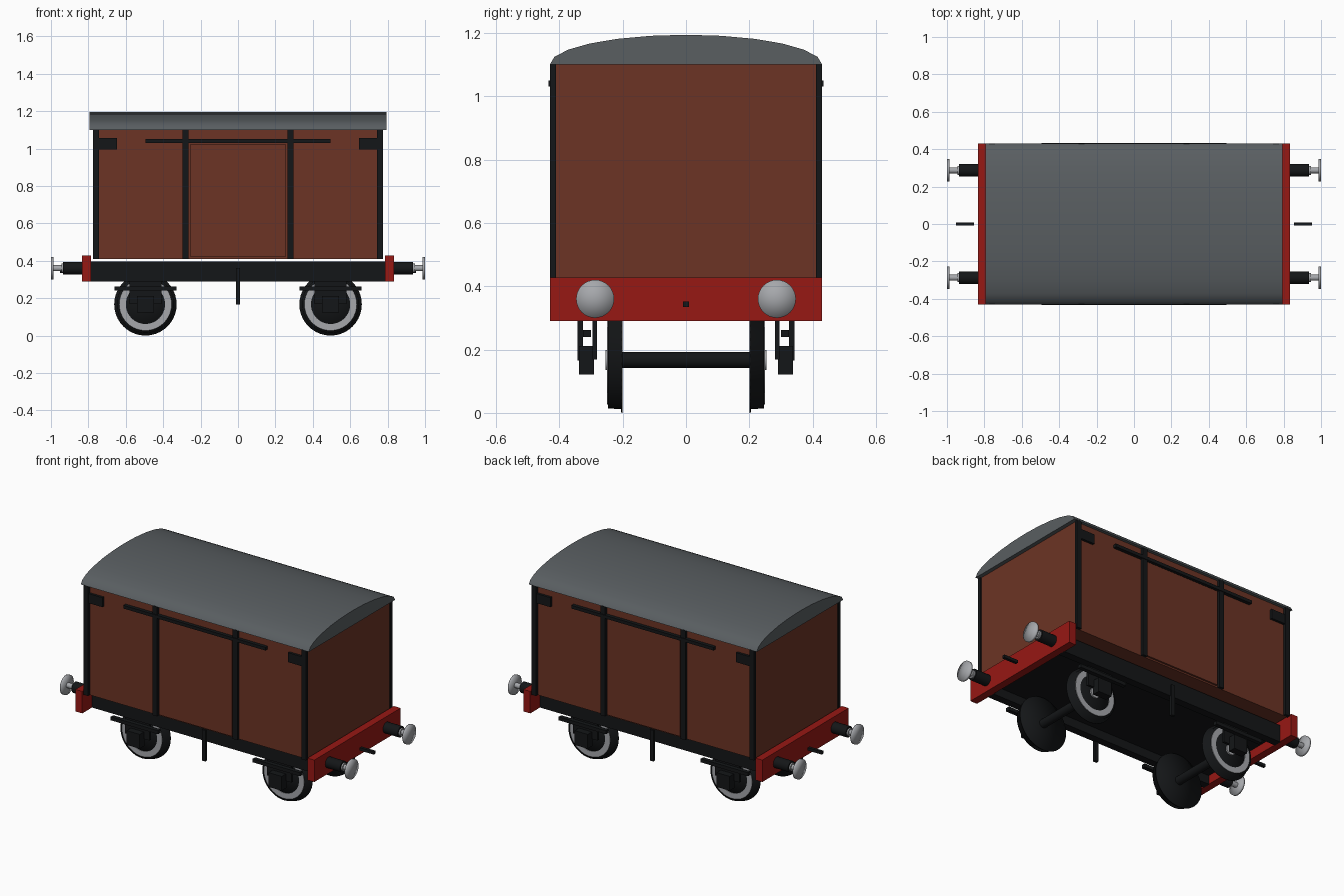
import bpy, bmesh
from math import sin, cos, pi, radians

if "Cube" in bpy.data.objects:
    bpy.data.objects.remove(bpy.data.objects["Cube"])


def material(name, rgb):
    m = bpy.data.materials.new(name)
    m.diffuse_color = (*rgb, 1)
    m.use_nodes = True
    m.node_tree.nodes["Principled BSDF"].inputs["Base Color"].default_value = m.diffuse_color
    return m


BROWN = material("brown_paint", (0.15, 0.034, 0.018))
RED = material("red_paint", (0.31, 0.009, 0.007))
BLACK = material("black_iron", (0.007, 0.008, 0.009))
ROOF = material("roof_grey", (0.10, 0.112, 0.12))
STEEL = material("bare_steel", (0.38, 0.39, 0.41))


def finish(bm, name, mat, angle=None):
    bmesh.ops.recalc_face_normals(bm, faces=bm.faces)
    me = bpy.data.meshes.new(name)
    bm.to_mesh(me)
    bm.free()
    ob = bpy.data.objects.new(name, me)
    bpy.context.collection.objects.link(ob)
    me.materials.append(mat)
    if angle:
        bpy.ops.object.select_all(action='DESELECT')
        ob.select_set(True)
        bpy.context.view_layer.objects.active = ob
        bpy.ops.object.shade_smooth_by_angle(angle=radians(angle))
    return ob


def box(name, x, y, z, mat):
    """Box from (min, max) pairs."""
    bm = bmesh.new()
    bmesh.ops.create_cube(bm, size=1)
    for v in bm.verts:
        v.co = [(r[0] + r[1]) / 2 + c * (r[1] - r[0]) for r, c in zip((x, y, z), v.co)]
    return finish(bm, name, mat)


def span(c, half):
    return (c - half, c + half)


def side(s, a, b):
    return tuple(sorted((s * a, s * b)))


def lathe(name, profile, place, mat, n=32, angle=32):
    """Spin (radius, along) points; place maps (along, u, v) to xyz."""
    bm = bmesh.new()
    rings = [[bm.verts.new(place(a, r * cos(2 * pi * i / n), r * sin(2 * pi * i / n)))
              for i in range(n)] for r, a in profile]
    for p, q in zip(rings, rings[1:]):
        for i in range(n):
            j = (i + 1) % n
            bm.faces.new((p[i], p[j], q[j], q[i]))
    bmesh.ops.remove_doubles(bm, verts=bm.verts, dist=1e-5)
    return finish(bm, name, mat, angle)


# Body and floor
box("body", (-.77, .77), (-.412, .412), (.41, 1.105), BROWN)
box("floor", (-.787, .787), (-.30, .30), (.345, .396), BLACK)

# Arched roof: half ellipse extruded along x
bm = bmesh.new()
arc = [bm.verts.new((-.795, .43 * cos(pi * i / 12), 1.1 + .094 * sin(pi * i / 12)))
       for i in range(13)]
cap = bm.faces.new(arc)
ext = bmesh.ops.extrude_face_region(bm, geom=[cap], use_keep_orig=True)
for g in ext["geom"]:
    if isinstance(g, bmesh.types.BMVert):
        g.co.x = .795
finish(bm, "roof", ROOF, 32)

# Side fittings on both long sides
for s in (-1, 1):
    box("sole_bar", (-.79, .79), side(s, .285, .333), (.29, .397), BLACK)
    for x in (-.76, -.28, .28, .76):
        box("side_post", span(x, .016), side(s, .41, .43), (.41, 1.102), BLACK)
    for e in (-1, 1):
        box("corner_plate", side(e, .647, .755), side(s, .408, .427), (.995, 1.055), BLACK)
    box("door", (-.255, .255), side(s, .408, .423), (.42, 1.025), BROWN)
    box("door_rail", (-.495, .495), side(s, .41, .434), (1.03, 1.05), BLACK)
    box("brake_lever", (-.012, .012), side(s, .325, .342), (.166, .362), BLACK)

# Ends: beams, hooks, buffers
for e in (-1, 1):
    box("buffer_beam", side(e, .785, .833), (-.43, .43), (.29, .428), RED)
    box("coupling_hook", side(e, .855, .953), (-.009, .009), (.334, .352), BLACK)
    for s in (-1, 1):
        def at(a, u, v, e=e, s=s):
            return (e * a, s * .287 + u, .36 + v)
        lathe("buffer_shank", [(0, .82), (.034, .82), (.034, .936), (0, .936)], at, BLACK)
        lathe("buffer_stem", [(0, .93), (.024, .93), (.024, .945), (.016, .945),
                              (.016, .99), (0, .99)], at, STEEL)
        lathe("buffer_head", [(0, .986), (.06, .986), (.06, 1.0), (0, 1.0)],
              at, STEEL, angle=180)

# Running gear
for x in (-.495, .495):
    def mid(a, u, v, x=x):
        return (x + u, a, .167 + v)
    lathe("axle", [(0, -.24), (.026, -.24), (.026, .24), (0, .24)], mid, BLACK, 24)
    for s in (-1, 1):
        def at(a, u, v, x=x, s=s):
            return (x + u, s * a, .167 + v)
        lathe("wheel", [(0, .2), (.167, .2), (.167, .204), (.155, .206),
                        (.153, .246), (0, .246)], at, BLACK, 40, 180)
        lathe("wheel_ring", [(.105, .24), (.105, .249), (.14, .249), (.14, .24)],
              at, STEEL, 40)
        lathe("wheel_hub", [(0, .24), (.032, .24), (.032, .255), (0, .255)], at, STEEL, 24)
        box("axle_guard", span(x, .086), side(s, .281, .296), (.168, .30), BLACK)
        box("axle_box", span(x, .046), side(s, .29, .338), (.122, .212), BLACK)
        box("spring_leaf", span(x, .165), side(s, .30, .325), (.24, .262), BLACK)
